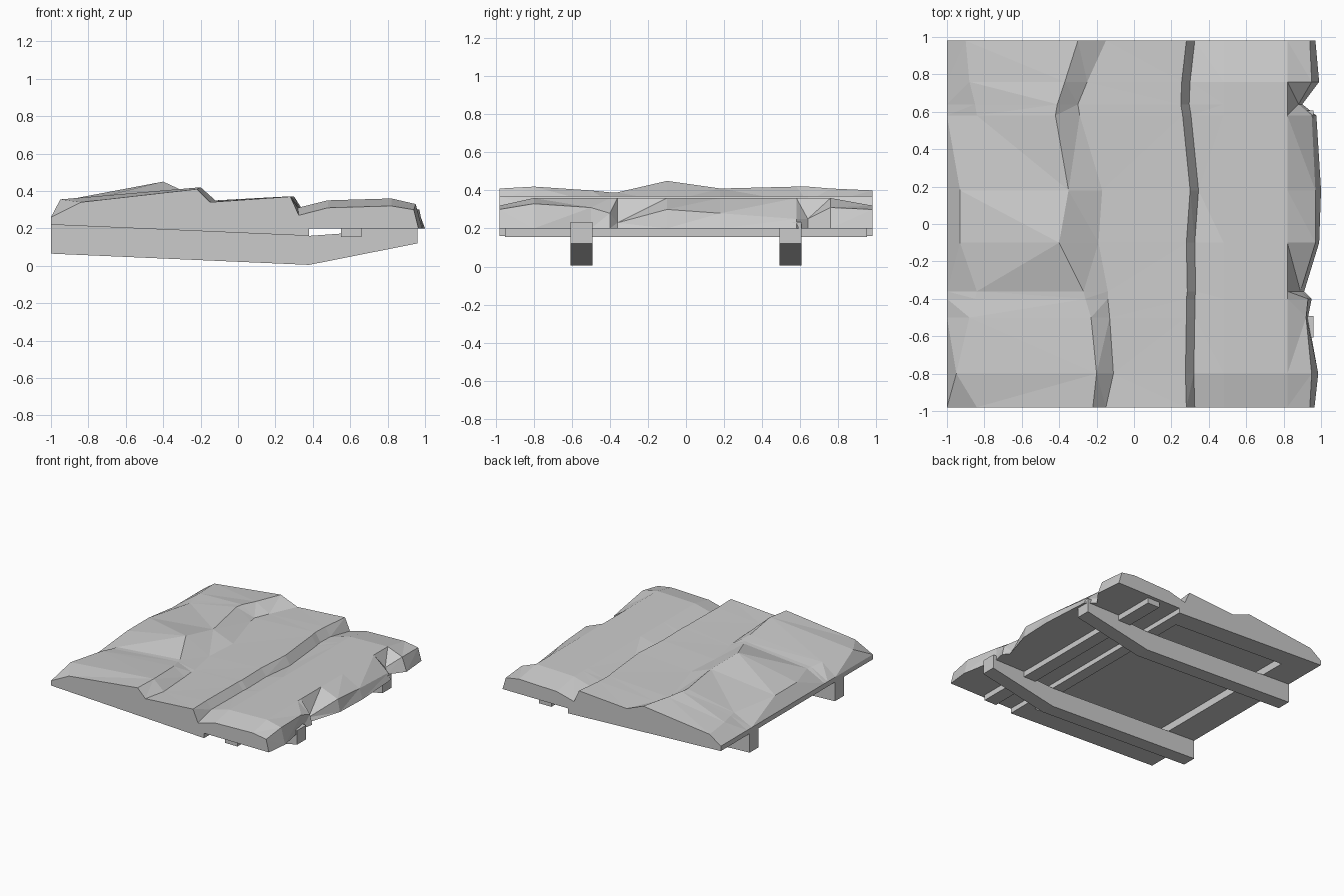
import bpy
import bmesh
from mathutils import Vector

# Remove the default cube
default = bpy.data.objects.get("Cube")
if default:
    bpy.data.objects.remove(default, do_unlink=True)

# Single stone colour
stone = bpy.data.materials.new("stone_grey")
stone.use_nodes = True
grey = (0.6, 0.6, 0.6, 1)
stone.diffuse_color = grey
stone.node_tree.nodes["Principled BSDF"].inputs["Base Color"].default_value = grey


def finish(name, bm):
    """Turn a bmesh into a flat shaded, single coloured object."""
    bmesh.ops.recalc_face_normals(bm, faces=bm.faces)
    mesh = bpy.data.meshes.new(name)
    bm.to_mesh(mesh)
    bm.free()
    mesh.materials.append(stone)
    obj = bpy.data.objects.new(name, mesh)
    bpy.context.collection.objects.link(obj)
    return obj


def loft(name, sections):
    """Skin a series of closed cross-sections and cap both ends."""
    bm = bmesh.new()
    rings = [[bm.verts.new(point) for point in section] for section in sections]
    for ring, following in zip(rings, rings[1:]):
        for i in range(len(ring)):
            j = (i + 1) % len(ring)
            bm.faces.new((ring[i], ring[j], following[j], following[i]))
    bm.faces.new(rings[0])
    bm.faces.new(rings[-1])
    bmesh.ops.recalc_face_normals(bm, faces=bm.faces)
    bmesh.ops.triangulate(bm, faces=bm.faces, quad_method='SHORT_EDGE', ngon_method='EAR_CLIP')
    return finish(name, bm)


def extrude_profile(name, profile, y_start, y_end):
    """Extrude an x-z profile along y."""
    return loft(name, [[Vector((x, y, z)) for x, z in profile] for y in (y_start, y_end)])


# Rock slab: each list follows the rows from front to back
rows = [-.98, -.8, -.5, -.4, -.36, -.1, .18, .58, .64, .76, .98]
brow_x = [-.84, -.95, -.88, -.85, -.84, -.93, -.93, -.84, -.85, -.88, -.9]
brow_z = [.34, .355, .35, .34, .34, .35, .35, .34, .34, .34, .33]
ridge_x = [-.22, -.2, -.23, -.26, -.27, -.4, -.35, -.42, -.41, -.37, -.3]
ridge_z = [.41, .42, .4, .39, .39, .45, .41, .42, .42, .41, .4]
foot_x = [-.15, -.11, -.13, -.14, -.14, -.19, -.17, -.29, -.3, -.25, -.15]
lip_x = [.28, .275, .28, .28, .285, .28, .3, .26, .25, .255, .28]
gully_z = [.27, .31, .31, .31, .31, .31, .3, .3, .3, .3, .27]
rim_x = [.94, .95, .92, .93, .89, .97, .97, .95, .88, .95, .94]
rim_z = [.3, .33, .31, .28, .23, .3, .28, .25, .25, .31, .3]
toe_x = [.965, .985, .93, .95, .91, .99, 1, .975, .9, .99, .97]

sections = []
for i, y in enumerate(rows):
    end_row = i in (0, len(rows) - 1)
    crown = .32 if end_row else .36
    profile = [
        (-1, .22), (-1, .26), (brow_x[i], brow_z[i]),          # left edge and brow
        (ridge_x[i], ridge_z[i]), (foot_x[i], .34),            # upper step
        (lip_x[i], .37), (lip_x[i] + .045, gully_z[i]),        # middle step
        (.48, crown - .01), (.82, crown),                      # lower step
        (rim_x[i], rim_z[i]), (toe_x[i], .2),                  # broken outer edge
        (.38, .2), (.38, .16),                                 # underside
    ]
    sections.append([Vector((x, y, z)) for x, z in profile])
slab = loft("rock_slab", sections)

# Hollow underneath the slab
cutter = extrude_profile("hollow_cutter", [(-.75, .1), (.28, .1), (.28, .27), (-.75, .27)], -.82, .82)
cutter.hide_render = True
hollow = slab.modifiers.new("hollow", 'BOOLEAN')
hollow.operation = 'DIFFERENCE'
hollow.solver = 'EXACT'
hollow.object = cutter
bpy.context.view_layer.objects.active = slab
bpy.ops.object.modifier_apply(modifier=hollow.name)
bpy.data.objects.remove(cutter, do_unlink=True)

# Two tapered support beams
beam_profile = [(-1, .065), (.38, .005), (.96, .12), (.96, .235),
                (.66, .235), (.66, .18), (.38, .16), (-1, .22)]
for name, centre in (("front_beam", -.55), ("back_beam", .55)):
    extrude_profile(name, beam_profile, centre - .058, centre + .058)

# Cross plank under the lower step
extrude_profile("cross_plank", [(.55, .155), (.66, .155), (.66, .21), (.55, .21)], -.95, .95)
